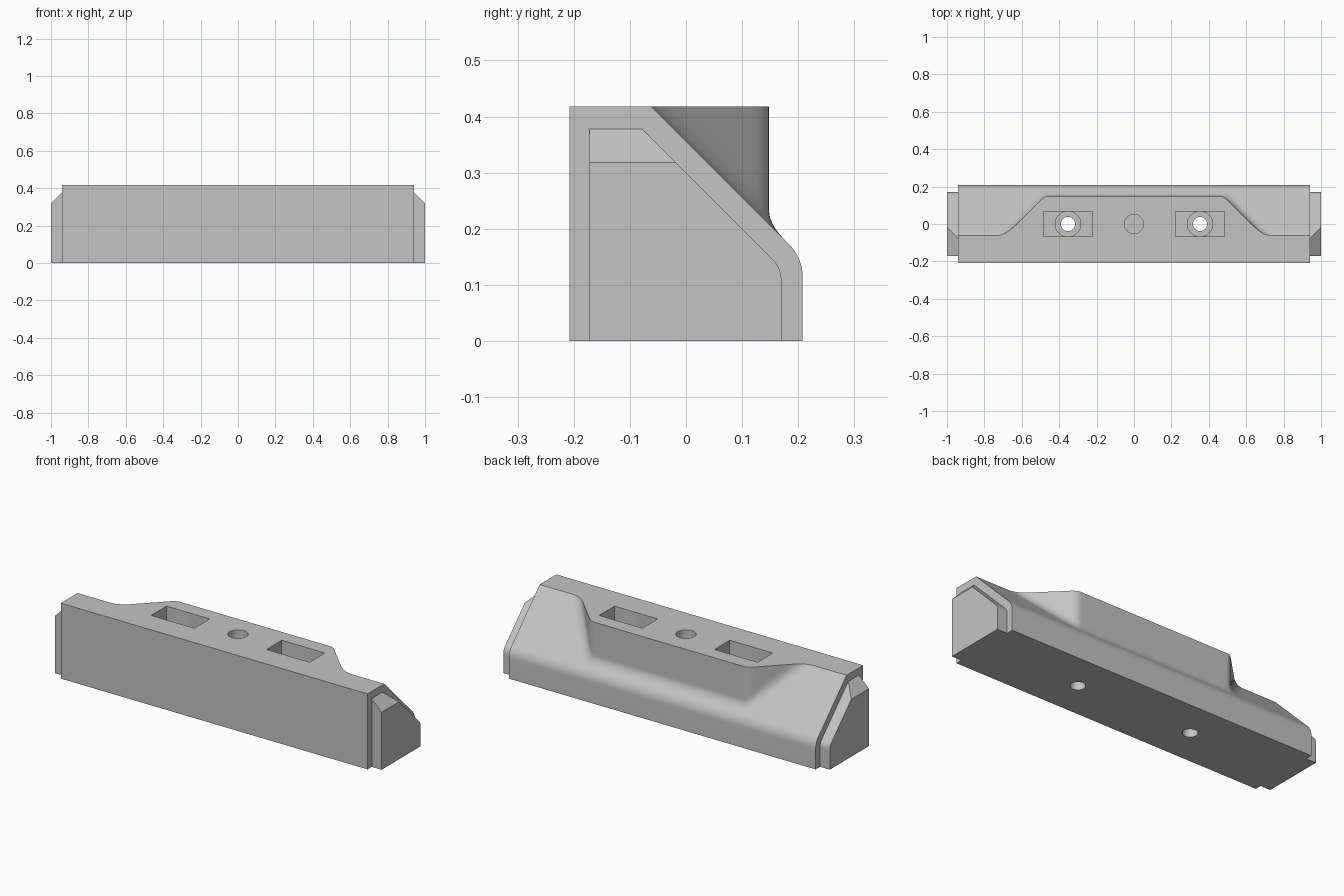
import bpy, bmesh, math
from mathutils import Vector

cube = bpy.data.objects.get("Cube")
if cube:
    bpy.data.objects.remove(cube, do_unlink=True)

grey = bpy.data.materials.new("plain grey")
grey.use_nodes = True
colour = (0.55, 0.55, 0.55, 1)
grey.diffuse_color = colour
grey.node_tree.nodes["Principled BSDF"].inputs["Base Color"].default_value = colour

HEIGHT, HALF_DEPTH, HALF_LENGTH = 0.418, 0.208, 0.94


def make_object(name, bm):
    bmesh.ops.recalc_face_normals(bm, faces=bm.faces[:])
    mesh = bpy.data.meshes.new(name)
    bm.to_mesh(mesh)
    bm.free()
    mesh.materials.append(grey)
    obj = bpy.data.objects.new(name, mesh)
    bpy.context.collection.objects.link(obj)
    return obj


def smooth_by_angle(obj):
    bpy.ops.object.select_all(action='DESELECT')
    obj.select_set(True)
    bpy.context.view_layer.objects.active = obj
    bpy.ops.object.shade_smooth_by_angle(angle=math.radians(30))


def back_profile(wall, slope_sum, top, radius, steps=8):
    """(y, z) points: vertical wall, rounded shoulder, then a 45 degree slope."""
    t = radius * math.tan(math.pi / 8)
    cy, cz = wall - radius, slope_sum - wall - t
    pts = [(wall, 0)]
    for i in range(steps + 1):
        a = math.pi / 4 * i / steps
        pts.append((cy + radius * math.cos(a), cz + radius * math.sin(a)))
    return pts + [(slope_sum - top, top)]


def soft_max(a, b, k):
    h = max(k - abs(a - b), 0)
    return max(a, b) + h * h / (4 * k)


# Body: sloped back with a raised block blended into it
profile = back_profile(HALF_DEPTH, 0.356, HEIGHT, 0.082)
y0, z0 = profile[-2]
rows = profile[:-1]
for i in range(1, 37):
    z = z0 + (HEIGHT - z0) * i / 36
    rows.append((0.356 - z, z))
half = [0.44 + 0.01 * i for i in range(35)] + [HALF_LENGTH]
columns = [-x for x in reversed(half)] + half


def back_y(x, slope_y):
    block = -soft_max(-0.148, abs(x) - 0.628, 0.02)
    side = min(max((abs(x) - 0.46) / 0.06, 0), 1)
    return soft_max(block, slope_y, 0.026 + 0.024 * side)


bm = bmesh.new()
grid = [[bm.verts.new((x, back_y(x, y), z)) for y, z in rows] for x in columns]
for left, right in zip(grid, grid[1:]):
    for j in range(len(rows) - 1):
        bm.faces.new((left[j], right[j], right[j + 1], left[j + 1]))
bl, br, tl, tr = [bm.verts.new((x, -HALF_DEPTH, z))
                  for z in (0, HEIGHT) for x in (-HALF_LENGTH, HALF_LENGTH)]
bm.faces.new((bl, br, tr, tl))
bm.faces.new([bl, br] + [c[0] for c in reversed(grid)])
bm.faces.new([tl, tr] + [c[-1] for c in reversed(grid)])
bm.faces.new([tl, bl] + grid[0])
bm.faces.new([tr, br] + grid[-1])
body = make_object("body", bm)


# Cut holes and pockets
def cut(cutter):
    cutter.hide_render = True
    mod = body.modifiers.new("cut", 'BOOLEAN')
    mod.operation, mod.solver, mod.object = 'DIFFERENCE', 'EXACT', cutter
    bpy.ops.object.select_all(action='DESELECT')
    body.select_set(True)
    bpy.context.view_layer.objects.active = body
    bpy.ops.object.modifier_apply(modifier=mod.name)
    bpy.data.objects.remove(cutter, do_unlink=True)


def cut_hole(x, radius, bottom, top=0.5):
    bpy.ops.mesh.primitive_cylinder_add(vertices=48, radius=radius, depth=top - bottom,
                                        location=(x, 0, (top + bottom) / 2))
    bpy.context.object.data.materials.append(grey)
    cut(bpy.context.object)


def cut_pocket(x, bottom, top=0.5):
    bm = bmesh.new()
    bmesh.ops.create_cube(bm, size=1)
    bmesh.ops.scale(bm, vec=(0.264, 0.134, top - bottom), verts=bm.verts)
    bmesh.ops.translate(bm, vec=(x, 0, (top + bottom) / 2), verts=bm.verts)
    cut(make_object("pocket_cutter", bm))


for x in (-0.353, 0.353):
    cut_pocket(x, 0.28)
    cut_hole(x, 0.068, 0.16)
    cut_hole(x, 0.038, -0.1)
cut_hole(0, 0.051, 0.2)
smooth_by_angle(body)


# End tabs: smaller profile with the outer top edge chamfered
def end_tab(name, side):
    outline = [(-0.172, 0)] + back_profile(0.17, 0.3, 0.38, 0.05) + [(-0.172, 0.38)]
    bm = bmesh.new()
    face = bm.faces.new([bm.verts.new((side * 0.93, y, z)) for y, z in outline])
    out = bmesh.ops.extrude_face_region(bm, geom=[face], use_keep_orig=True)
    moved = [v for v in out["geom"] if isinstance(v, bmesh.types.BMVert)]
    bmesh.ops.translate(bm, vec=(side * 0.07, 0, 0), verts=moved)
    geom = bm.verts[:] + bm.edges[:] + bm.faces[:]
    sliced = bmesh.ops.bisect_plane(bm, geom=geom, plane_co=Vector((side, 0, 0.318)),
                                    plane_no=Vector((side, 0, 1)), clear_outer=True)
    edges = [e for e in sliced["geom_cut"] if isinstance(e, bmesh.types.BMEdge)]
    bmesh.ops.holes_fill(bm, edges=edges)
    smooth_by_angle(make_object(name, bm))


end_tab("left_end_tab", 1)
end_tab("right_end_tab", -1)
